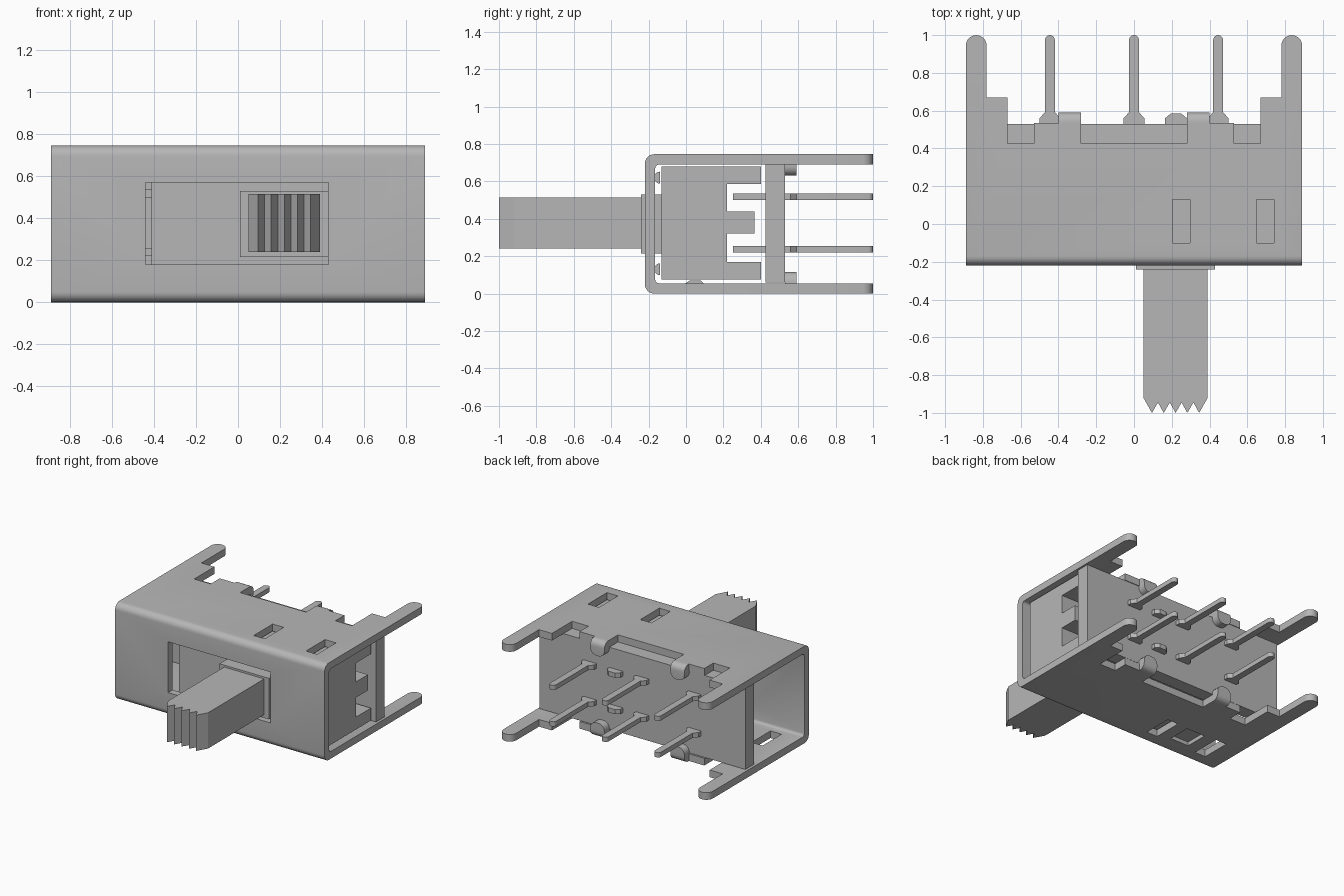
import bpy, bmesh, math
from mathutils import Vector

if "Cube" in bpy.data.objects:
    bpy.data.objects.remove(bpy.data.objects["Cube"], do_unlink=True)

GREY = (0.47, 0.47, 0.47, 1)
mat = bpy.data.materials.new("plain grey")
mat.use_nodes = True
mat.diffuse_color = GREY
mat.node_tree.nodes["Principled BSDF"].inputs["Base Color"].default_value = GREY

MID = 0.375   # mid height of the body


def finish(name, bm):
    bmesh.ops.recalc_face_normals(bm, faces=bm.faces)
    me = bpy.data.meshes.new(name)
    bm.to_mesh(me)
    bm.free()
    ob = bpy.data.objects.new(name, me)
    bpy.context.collection.objects.link(ob)
    me.materials.append(mat)
    return ob


def prism_bm(axis, pts, lo, hi):
    """Extrude a closed 2D outline along one axis."""
    place = {"x": lambda p, t: (t, p[0], p[1]),
             "y": lambda p, t: (p[0], t, p[1]),
             "z": lambda p, t: (p[0], p[1], t)}[axis]
    bm = bmesh.new()
    face = bm.faces.new([bm.verts.new(place(p, lo)) for p in pts])
    out = bmesh.ops.extrude_face_region(bm, geom=[face])
    shift = Vector(place((0, 0), hi - lo))
    bmesh.ops.translate(bm, vec=shift,
                        verts=[g for g in out["geom"] if isinstance(g, bmesh.types.BMVert)])
    return bm


def prism(name, axis, pts, lo, hi):
    return finish(name, prism_bm(axis, pts, lo, hi))


def box(name, x0, x1, y0, y1, z0, z1):
    return prism(name, "z", [(x0, y0), (x1, y0), (x1, y1), (x0, y1)], z0, z1)


def arc(cx, cy, r, a0, a1, n=6):
    return [(cx + r * math.cos(math.radians(a0 + (a1 - a0) * i / n)),
             cy + r * math.sin(math.radians(a0 + (a1 - a0) * i / n))) for i in range(n + 1)]


def boolean(ob, cutter, op):
    mod = ob.modifiers.new("cut", "BOOLEAN")
    mod.operation, mod.solver, mod.object = op, "EXACT", cutter
    bpy.context.view_layer.objects.active = ob
    bpy.ops.object.modifier_apply(modifier=mod.name)
    bpy.data.objects.remove(cutter, do_unlink=True)


def smooth(ob):
    bpy.ops.object.select_all(action="DESELECT")
    ob.select_set(True)
    bpy.context.view_layer.objects.active = ob
    bpy.ops.object.shade_smooth_by_angle(angle=math.radians(35))


# Bent sheet shell: U profile trimmed to the plan with four mounting legs
T, H = 0.055, 0.745
profile = ([(1.1, 0)] + arc(-0.17, 0.05, 0.05, 270, 180) + arc(-0.17, H - 0.05, 0.05, 180, 90)
           + [(1.1, H), (1.1, H - T)] + arc(-0.145, H - T - 0.02, 0.02, 90, 180, 3)
           + arc(-0.145, T + 0.02, 0.02, 180, 270, 3) + [(1.1, T)])
shell = prism("metal_shell", "x", profile, -0.89, 0.89)
half = ([(0.28, 0.425), (0.28, 0.535), (0.53, 0.535), (0.53, 0.425), (0.67, 0.425),
         (0.67, 0.67), (0.78, 0.67)] + arc(0.835, 0.945, 0.055, 180, 0, 10) + [(0.95, 0.945), (0.95, -0.4)])
plan = half + [(-x, y) for x, y in reversed(half)]
boolean(shell, prism("plan_cutter", "z", plan, -0.2, 1), "INTERSECT")
boolean(shell, box("window_cutter", -0.44, 0.43, -0.4, -0.1, 0.18, 0.57), "DIFFERENCE")
for x in (0.25, 0.695):
    boolean(shell, box("top_slot_cutter", x - 0.047, x + 0.047, -0.1, 0.13, 0.6, 0.9), "DIFFERENCE")
    boolean(shell, box("bottom_slot_cutter", -x - 0.047, -x + 0.047, -0.1, 0.13, -0.1, 0.2), "DIFFERENCE")
boolean(shell, box("dent_cutter", -0.55, -0.39, -0.06, 0.12, -0.1, 0.03), "DIFFERENCE")
smooth(shell)
prism("detent_bump", "x", [(-0.01, 0.05), (0.1, 0.05), (0.08, 0.07), (0.02, 0.07)], -0.53, -0.41)

# Folded tongues that clamp the terminal board
for side in (-1, 1):
    for up in (False, True):
        x0 = 0.34 * side
        outline = ([(x0 + 0.06, H), (x0 - 0.06, H)] + arc(x0 - 0.01, 0.68, 0.05, 180, 270, 5)
                   + arc(x0 + 0.01, 0.68, 0.05, 270, 360, 5))
        if not up:
            outline = [(x, H - z) for x, z in outline]
        bm = prism_bm("y", outline, 0.53, 0.59)
        edge_z = H if up else 0
        edges = [e for e in bm.edges
                 if all(v.co.y > 0.58 and abs(v.co.z - edge_z) < 1e-4 for v in e.verts)]
        bmesh.ops.bevel(bm, geom=edges, offset=0.045, segments=5, profile=0.5, affect="EDGES")
        smooth(finish("folded_tongue", bm))

# Terminal board
box("terminal_board", -0.875, 0.875, 0.425, 0.53, 0.06, 0.69)

# Six pins with flared shoulders, and two short stubs
for z in (0.237, 0.517):
    for x in (-0.445, 0, 0.445):
        right = [(0.055, 0.25), (0.055, 0.56), (0.026, 0.592)] + arc(0, 0.974, 0.026, 0, 90, 5)
        pts = right + [(-a, b) for a, b in reversed(right[:-1])]
        smooth(prism("terminal_pin", "z", [(x + a, b) for a, b in pts], z - 0.018, z + 0.018))
    prism("contact_stub", "z", [(0.165, 0.5), (0.28, 0.5), (0.28, 0.56), (0.25, 0.585),
                                (0.195, 0.585), (0.165, 0.56)], z - 0.018, z + 0.018)

# Sliding carrier with two arms and a middle finger
up = [(0.365, 0.44), (0.22, 0.44), (0.22, 0.585), (0.4, 0.585), (0.4, 0.68), (-0.13, 0.68)]
down = [(y, 2 * MID - z) for y, z in reversed(up)]
down = [(-0.13, 0.075), (0.4, 0.075), (0.4, 0.17), (0.22, 0.17), (0.22, 0.32), (0.365, 0.32)]
prism("slider_carrier", "x", down + up, -0.41, 0.85)
for x in (-0.3, 0.74):
    for z in (0.13, 0.62):
        smooth(prism("carrier_rib", "x", arc(-0.138, z, 0.032, 90, 270, 10), x - 0.05, x + 0.05))

# Collar and toothed handle
box("handle_collar", 0.01, 0.43, -0.24, -0.12, 0.215, 0.53)
teeth = [(0.05, -0.92)]
for i in range(5):
    teeth.append((0.095 + 0.0625 * i, -1.0))
    teeth.append((0.127 + 0.0625 * i, -0.945))
teeth[-1] = (0.39, -0.92)
prism("slider_handle", "z", teeth + [(0.39, -0.2), (0.05, -0.2)], 0.24, 0.515)
